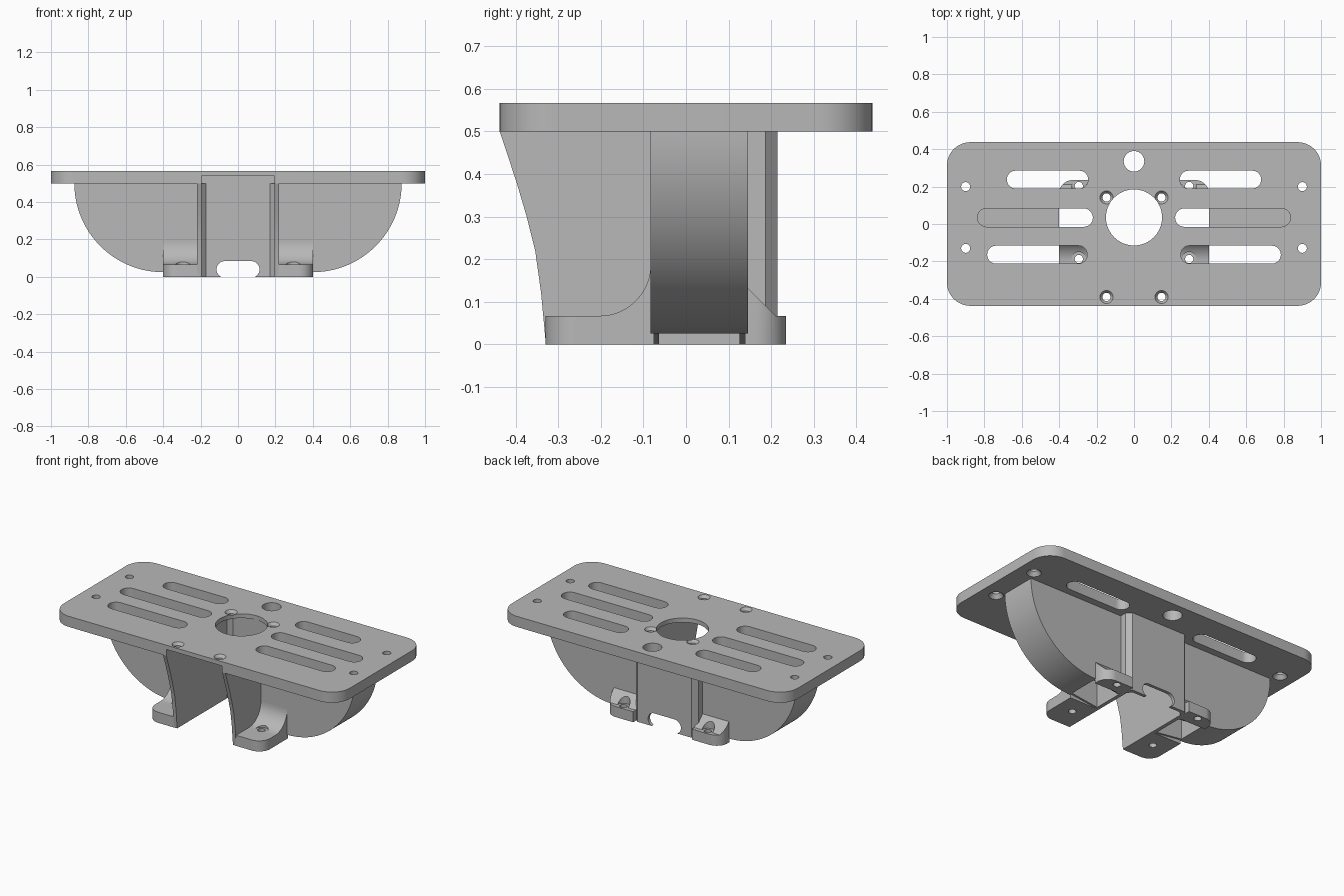
import bpy, bmesh, math
from mathutils import Vector

if "Cube" in bpy.data.objects:
    bpy.data.objects.remove(bpy.data.objects["Cube"])

grey = bpy.data.materials.new("warm_grey_plastic")
grey.diffuse_color = (0.48, 0.48, 0.48, 1)
grey.use_nodes = True
grey.node_tree.nodes["Principled BSDF"].inputs["Base Color"].default_value = grey.diffuse_color


def prism(name, pts, axis, a, b):
    """Extrude a 2D outline along an axis from a to b."""
    place = {"x": lambda p, t: (t, p[0], p[1]),
             "y": lambda p, t: (p[0], t, p[1]),
             "z": lambda p, t: (p[0], p[1], t)}[axis]
    bm = bmesh.new()
    face = bm.faces.new([bm.verts.new(place(p, a)) for p in pts])
    new = bmesh.ops.extrude_face_region(bm, geom=[face])["geom"]
    shift = Vector(place((0, 0), b - a))
    bmesh.ops.translate(bm, vec=shift, verts=[v for v in new if isinstance(v, bmesh.types.BMVert)])
    return finish(name, bm)


def finish(name, bm):
    bmesh.ops.recalc_face_normals(bm, faces=bm.faces[:])
    me = bpy.data.meshes.new(name)
    bm.to_mesh(me)
    bm.free()
    me.materials.append(grey)
    ob = bpy.data.objects.new(name, me)
    bpy.context.collection.objects.link(ob)
    return ob


def cone(x, y, z0, z1, r0, r1):
    bm = bmesh.new()
    bmesh.ops.create_cone(bm, cap_ends=True, segments=40, radius1=r0, radius2=r1, depth=z1 - z0)
    bmesh.ops.translate(bm, vec=(x, y, (z0 + z1) / 2), verts=bm.verts[:])
    return finish("cutter", bm)


def arc(cx, cy, r, a0, a1, n=12, ry=None):
    ry = ry or r
    angles = [math.radians(a0 + (a1 - a0) * i / n) for i in range(n + 1)]
    return [(cx + r * math.cos(t), cy + ry * math.sin(t)) for t in angles]


def round_rect(x0, x1, y0, y1, r):
    return (arc(x1 - r, y1 - r, r, 0, 90) + arc(x0 + r, y1 - r, r, 90, 180)
            + arc(x0 + r, y0 + r, r, 180, 270) + arc(x1 - r, y0 + r, r, 270, 360))


def slot(x0, x1, y0, y1, axis, a, b):
    r = (y1 - y0) / 2
    pts = arc(x1 - r, y0 + r, r, -90, 90, 16) + arc(x0 + r, y0 + r, r, 90, 270, 16)
    return prism("cutter", pts, axis, a, b)


def box(x0, x1, y0, y1, z0, z1):
    return prism("cutter", [(x0, y0), (x1, y0), (x1, y1), (x0, y1)], "z", z0, z1)


def carve(ob, cutters, op="DIFFERENCE"):
    for c in cutters:
        m = ob.modifiers.new("carve", "BOOLEAN")
        m.operation, m.solver, m.object = op, "EXACT", c
        dg = bpy.context.evaluated_depsgraph_get()
        dg.update()
        me = bpy.data.meshes.new_from_object(ob.evaluated_get(dg))
        ob.modifiers.clear()
        ob.data = me
        bpy.data.objects.remove(c)


parts = []

# Top plate with a shallow channel under its middle
plate = prism("top_plate", round_rect(-1, 1, -0.4375, 0.4375, 0.125), "z", 0.5, 0.567)
cuts = [box(-0.195, 0.195, -0.5, 0.19, 0.45, 0.54),
        cone(0, 0.035, 0.4, 0.7, 0.15, 0.15), cone(0, 0.335, 0.4, 0.7, 0.055, 0.055)]
for s in (-1, 1):
    for x0, x1, y0, y1 in ((0.245, 0.68, 0.19, 0.285), (0.22, 0.837, -0.015, 0.083),
                           (0.25, 0.785, -0.212, -0.116)):
        cuts.append(slot(min(s * x0, s * x1), max(s * x0, s * x1), y0, y1, "z", 0.4, 0.7))
    # Screw holes: countersunk from above in the middle, from below at the ends
    for y in (0.142, -0.39):
        cuts += [cone(s * 0.147, y, 0.4, 0.7, 0.022, 0.022),
                 cone(s * 0.147, y, 0.549, 0.571, 0.022, 0.038)]
    for y in (0.2, -0.13):
        cuts += [cone(s * 0.9, y, 0.4, 0.7, 0.024, 0.024),
                 cone(s * 0.9, y, 0.495, 0.525, 0.045, 0.024)]
carve(plate, cuts)
parts.append(plate)

# Central channel: U-shaped wall with chamfered rear corners, open front
outer = [(0.218, -0.46), (0.218, 0.187), (0.19, 0.215)]
inner = [(0.195, -0.46), (0.195, 0.17), (0.17, 0.195)]
outline = (outer + [(-x, y) for x, y in reversed(outer)]
           + [(-x, y) for x, y in inner] + list(reversed(inner)))
channel = prism("central_channel", outline, "z", 0, 0.5)
# Curved front edge and cable opening in the rear wall
front = [(-0.6, 0.5), (-0.6, -0.1), (-0.325, -0.1), (-0.329, 0.0), (-0.34, 0.12), (-0.354, 0.22),
         (-0.374, 0.3), (-0.397, 0.378), (-0.419, 0.445), (-0.4375, 0.5), (-0.4375, 0.6), (-0.6, 0.6)]
carve(channel, [prism("cutter", front, "x", -0.4, 0.4),
                slot(-0.115, 0.115, -0.004, 0.084, "y", 0.1, 0.3)])
parts.append(channel)

for s, side in ((-1, "left"), (1, "right")):
    # Side wing: quarter-oval block with an open shaft beside the channel
    prof = [(0.205, 0.5), (0.205, 0.0)] + arc(0.4, 0.5, 0.475, -90, 0, 40)
    wing = prism(side + "_wing", [(s * x, z) for x, z in prof], "y", -0.083, 0.145)
    xa, xb = sorted((s * 0.218, s * 0.4))
    carve(wing, [box(xa, xb, -0.063, 0.125, -0.1, 0.6)])
    parts.append(wing)

    # Mounting feet: filleted at the front, sloped at the rear
    xa, xb = sorted((s * 0.205, s * 0.405))
    front_prof = [(-0.075, 0), (-0.33, 0), (-0.33, 0.067)] + arc(-0.203, 0.187, 0.12, -90, 0, 16) + [(-0.075, 0.187)]
    rear_prof = [(0.138, 0), (0.235, 0), (0.235, 0.067), (0.21, 0.067), (0.145, 0.132), (0.138, 0.132)]
    for label, prof, y, y0, y1 in (("front", front_prof, -0.187, -0.33, 0.3),
                                   ("rear", rear_prof, 0.203, -0.3, 0.235)):
        foot = prism(f"{side}_{label}_foot", prof, "x", xa, xb)
        plan = prism("cutter", round_rect(-0.402, 0.402, y0, y1, 0.075), "z", -0.1, 0.4)
        carve(foot, [plan], "INTERSECT")
        carve(foot, [cone(s * 0.295, y, -0.1, 0.4, 0.022, 0.022),
                     cone(s * 0.295, y, 0.066, 0.4, 0.038, 0.038)])
        parts.append(foot)

# Smooth curves, keep edges sharp
for ob in parts:
    bpy.ops.object.select_all(action="DESELECT")
    ob.select_set(True)
    bpy.context.view_layer.objects.active = ob
    bpy.ops.object.shade_smooth_by_angle(angle=math.radians(25))
